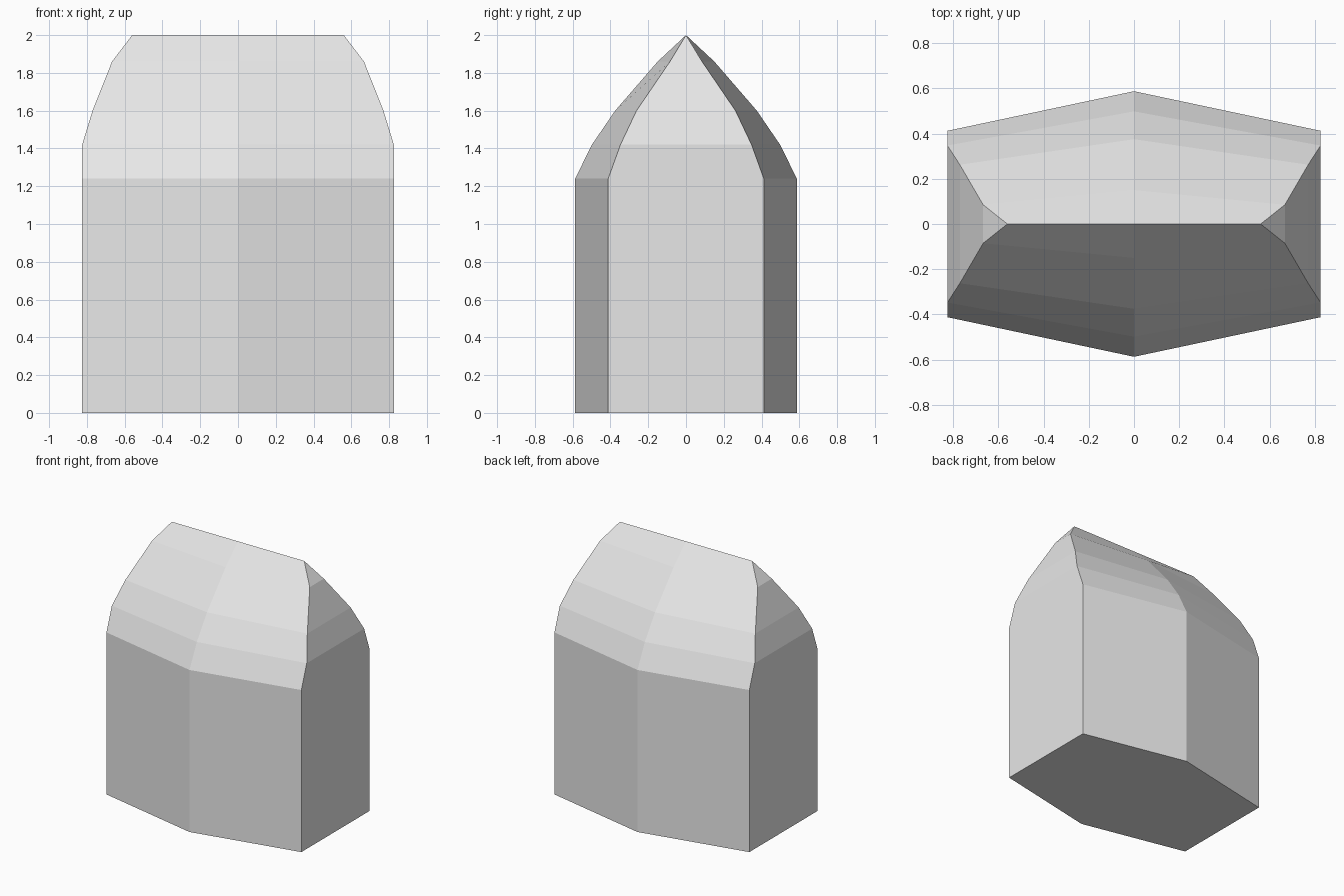
import bpy
import bmesh

if "Cube" in bpy.data.objects:
    bpy.data.objects.remove(bpy.data.objects["Cube"])

# One flat colour
grey = bpy.data.materials.new("light_grey")
grey.diffuse_color = (0.8, 0.8, 0.8, 1.0)
grey.use_nodes = True
grey.node_tree.nodes["Principled BSDF"].inputs["Base Color"].default_value = grey.diffuse_color

# Level sections: height, half width, half depth at the ends, half depth at the middle
SECTIONS = [
    (0.00, 0.825, 0.412, 0.587),
    (1.24, 0.825, 0.412, 0.587),
    (1.42, 0.825, 0.347, 0.498),
    (1.60, 0.770, 0.262, 0.375),
    (1.86, 0.667, 0.085, 0.150),
]
RIDGE_HALF, RIDGE_Z = 0.56, 2.0

bm = bmesh.new()


def hexagon(z, w, end, mid):
    """Six corners, counter-clockwise from the front left."""
    points = [(-w, -end), (0, -mid), (w, -end), (w, end), (0, mid), (-w, end)]
    return [bm.verts.new((x, y, z)) for x, y in points]


# Walls and curved shoulders
rings = [hexagon(*s) for s in SECTIONS]
for low, high in zip(rings, rings[1:]):
    for i in range(6):
        j = (i + 1) % 6
        bm.faces.new((low[i], low[j], high[j], high[i]))

# Flat underside
bm.faces.new(rings[0][::-1])

# Top slopes meeting in a straight ridge
left, centre, right = [bm.verts.new((x, 0, RIDGE_Z)) for x in (-RIDGE_HALF, 0, RIDGE_HALF)]
a, b, c, d, e, f = rings[-1]
for face in ((a, b, centre, left), (b, c, right, centre), (c, d, right),
             (d, e, centre, right), (e, f, left, centre), (f, a, left)):
    bm.faces.new(face)

bmesh.ops.recalc_face_normals(bm, faces=bm.faces)
mesh = bpy.data.meshes.new("ridged_block")
bm.to_mesh(mesh)
bm.free()
mesh.materials.append(grey)
block = bpy.data.objects.new("ridged_block", mesh)
bpy.context.collection.objects.link(block)
